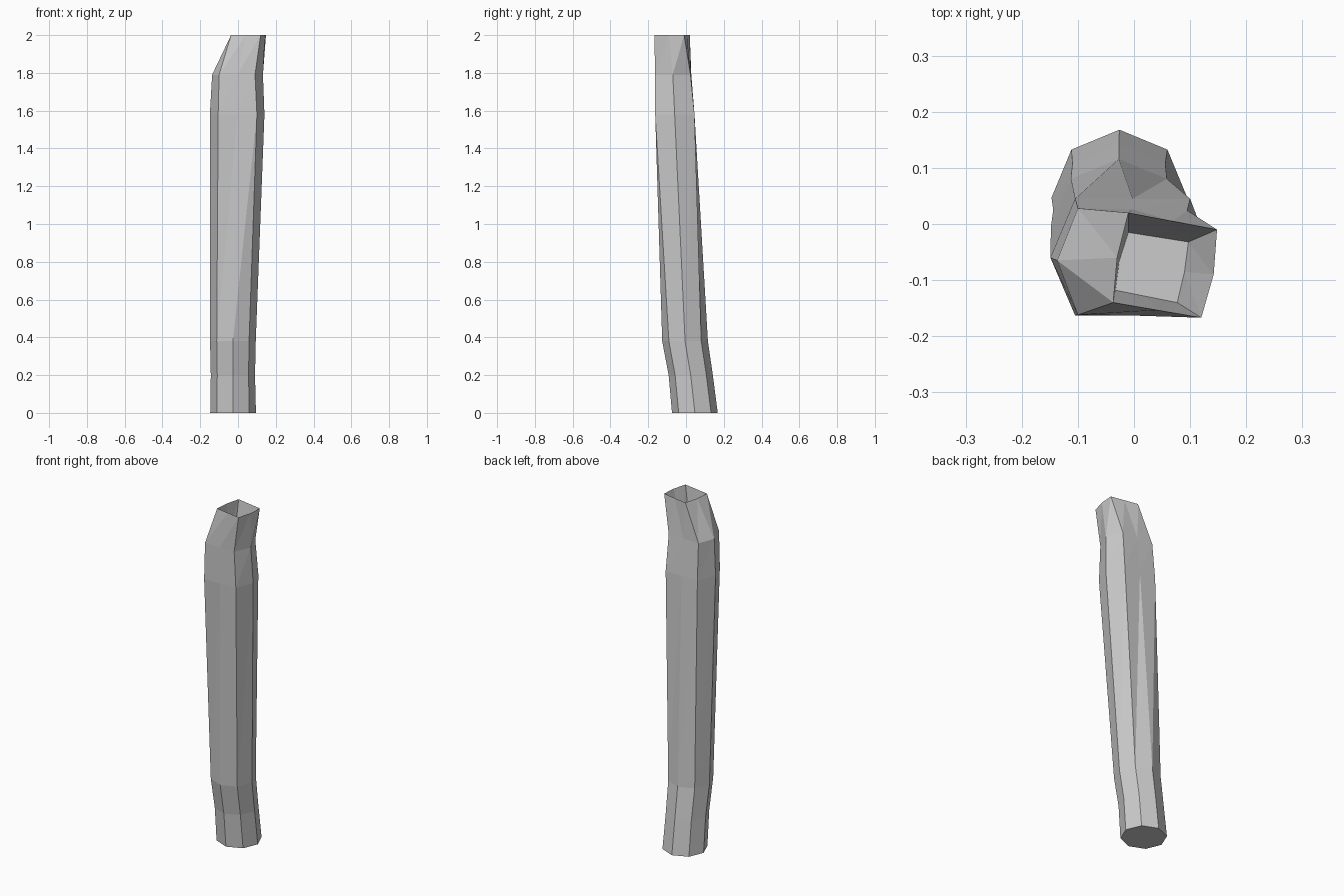
import bpy, bmesh
from math import sin, cos, pi

if "Cube" in bpy.data.objects:
    bpy.data.objects.remove(bpy.data.objects["Cube"])


def octagon(cx, cy, r):
    # starts at the back left corner, runs clockwise seen from above
    return [(cx + r * cos(3 * pi / 4 - i * pi / 4), cy + r * sin(3 * pi / 4 - i * pi / 4)) for i in range(8)]


def squared(bl, br, fr, fl, right=None, left=None):
    # four corners with a point halfway along each side
    mid = lambda a, b: ((a[0] + b[0]) / 2, (a[1] + b[1]) / 2)
    return [bl, mid(bl, br), br, right or mid(br, fr), fr, mid(fr, fl), fl, left or mid(fl, bl)]


# cross-sections from the foot up to the mouth, then down inside the hollow
sections = [
    (0.0, octagon(-0.026, 0.047, 0.121)),
    (0.2, octagon(-0.027, 0.025, 0.117)),
    (0.38, octagon(-0.027, -0.005, 0.121)),
    (1.58, squared((-0.105, 0.045), (0.10, 0.045), (0.10, -0.163), (-0.105, -0.163),
                   (0.14, -0.06), (-0.149, -0.06))),
    (1.79, squared((-0.10, 0.028), (0.095, 0.024), (0.09, -0.164), (-0.10, -0.162),
                   (0.132, -0.07), (-0.137, -0.065))),
    (2.0, squared((-0.01, 0.02), (0.148, -0.01), (0.12, -0.167), (-0.037, -0.14),
                  (0.142, -0.09), (-0.03, -0.06))),
    (1.8, squared((-0.01, -0.015), (0.097, -0.032), (0.077, -0.14), (-0.033, -0.118),
                  (0.09, -0.085), (-0.026, -0.065))),
]

# tube skin: side strips, split along one diagonal
bm = bmesh.new()
rings = [[bm.verts.new((x, y, z)) for x, y in pts] for z, pts in sections]
for low, high in zip(rings, rings[1:]):
    for i in range(8):
        j = (i + 1) % 8
        bm.faces.new((low[i], low[j], high[i]))
        bm.faces.new((low[j], high[j], high[i]))

# closed foot and floor of the hollow
bm.faces.new(rings[0])
bm.faces.new(rings[-1])
bmesh.ops.recalc_face_normals(bm, faces=bm.faces)

mesh = bpy.data.meshes.new("hollow_post")
bm.to_mesh(mesh)
bm.free()
bpy.context.collection.objects.link(bpy.data.objects.new("hollow_post", mesh))
